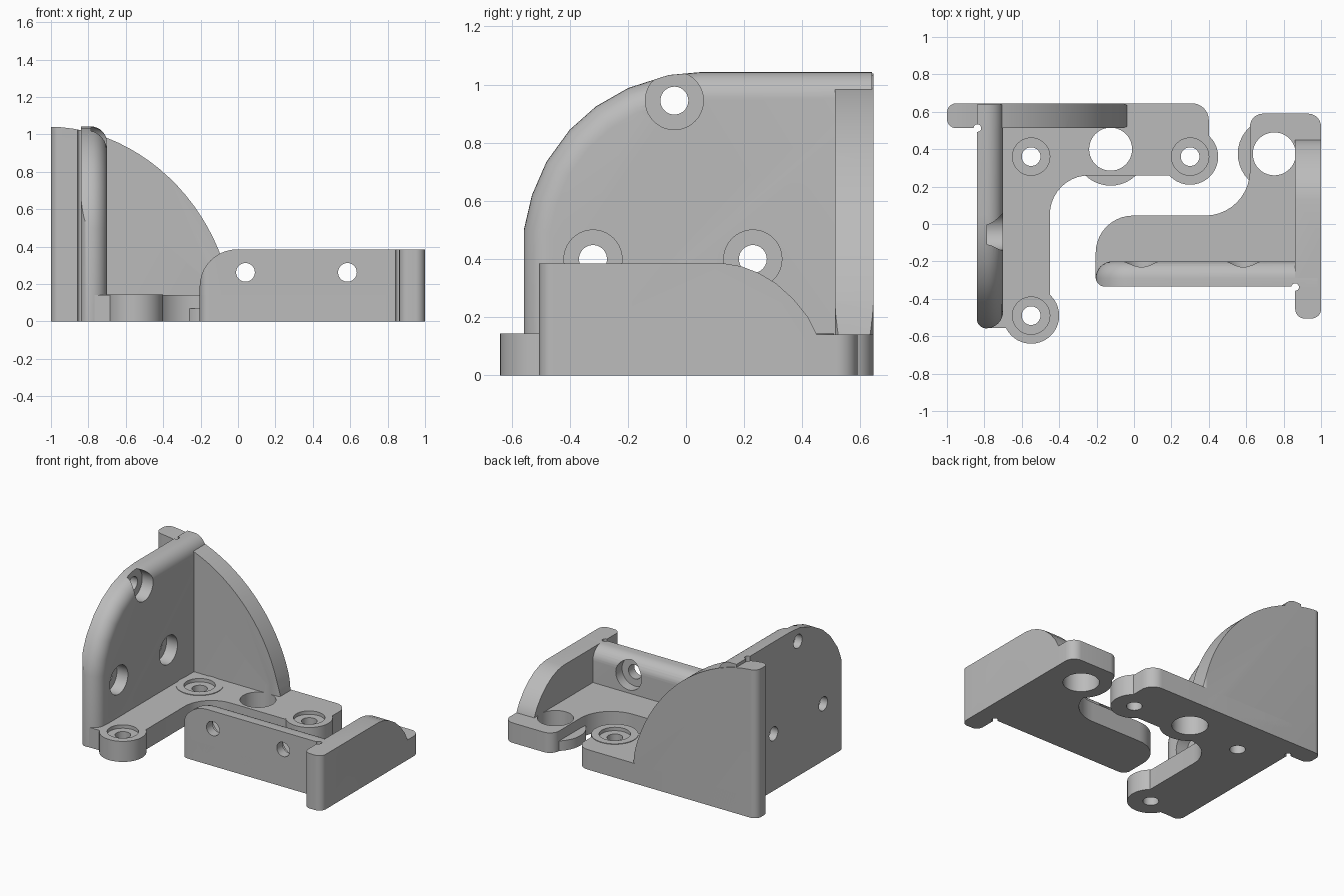
import bpy, bmesh, math
from mathutils import Vector

if "Cube" in bpy.data.objects:
    bpy.data.objects.remove(bpy.data.objects["Cube"], do_unlink=True)

grey = bpy.data.materials.new("plain_grey")
grey.use_nodes = True
COLOUR = (0.5, 0.5, 0.5, 1)
grey.diffuse_color = COLOUR
grey.node_tree.nodes["Principled BSDF"].inputs["Base Color"].default_value = COLOUR

AXES = {"x": lambda u, v, w: (w, u, v),
        "y": lambda u, v, w: (u, w, v),
        "z": lambda u, v, w: (u, v, w)}


def rounded(corners, steps=10):
    """Outline from (u, v, radius) corners, each filleted by its radius."""
    out = []
    for i, (u, v, r) in enumerate(corners):
        p = Vector((u, v))
        if r == 0:
            out.append(p)
            continue
        a = (Vector(corners[i - 1][:2]) - p).normalized()
        b = (Vector(corners[(i + 1) % len(corners)][:2]) - p).normalized()
        half = a.angle(b) / 2
        centre = p + (a + b).normalized() * r / math.sin(half)
        start = p + a * r / math.tan(half) - centre
        end = p + b * r / math.tan(half) - centre
        sweep = math.pi - 2 * half
        for k in range(steps + 1):
            t = k / steps
            out.append(centre + (start * math.sin((1 - t) * sweep)
                                 + end * math.sin(t * sweep)) / math.sin(sweep))
    return out


def prism(name, outline, axis, lo, hi, round_at=None, radius=0.1):
    """Extrude an outline; optionally round the free edges of the cap at round_at."""
    bm = bmesh.new()
    place = AXES[axis]
    rings = [[bm.verts.new(place(u, v, w)) for u, v in outline] for w in (lo, hi)]
    bm.faces.new(rings[0])
    bm.faces.new(rings[1])
    n = len(outline)
    for i in range(n):
        j = (i + 1) % n
        bm.faces.new((rings[0][i], rings[0][j], rings[1][j], rings[1][i]))
    bmesh.ops.recalc_face_normals(bm, faces=bm.faces)
    if round_at is not None:
        across, along = (0, 1) if axis == "x" else (1, 0)
        joint = max(u for u, v in outline)
        chosen = []
        for e in bm.edges:
            mid = (e.verts[0].co + e.verts[1].co) / 2
            on_cap = all(abs(v.co[across] - round_at) < 1e-4 for v in e.verts)
            if on_cap and mid.z > 1e-4 and mid[along] < joint - 1e-4:
                chosen.append(e)
        bmesh.ops.bevel(bm, geom=chosen, offset=radius, offset_type="OFFSET",
                        segments=8, profile=0.5, affect="EDGES", clamp_overlap=True)
    mesh = bpy.data.meshes.new(name)
    bm.to_mesh(mesh)
    bm.free()
    mesh.materials.append(grey)
    obj = bpy.data.objects.new(name, mesh)
    bpy.context.collection.objects.link(obj)
    return obj


def disc(name, centre, r, axis, lo, hi, sides=40):
    ring = [(centre[0] + r * math.cos(math.tau * k / sides),
             centre[1] + r * math.sin(math.tau * k / sides)) for k in range(sides)]
    return prism(name, ring, axis, lo, hi)


def boolean(targets, cutter, operation="DIFFERENCE"):
    cutter.hide_render = True
    for obj in targets:
        mod = obj.modifiers.new("cut", "BOOLEAN")
        mod.operation = operation
        mod.solver = "EXACT"
        mod.object = cutter
        bpy.context.view_layer.objects.active = obj
        bpy.ops.object.modifier_apply(modifier=mod.name)
    bpy.data.objects.remove(cutter, do_unlink=True)


def drill(targets, centre, r, axis, lo, hi):
    boolean(targets, disc("cutter", centre, r, axis, lo, hi))


def trim(obj, footprint):
    """Round the upright corners of a wall to a plan footprint."""
    boolean([obj], prism("trimmer", rounded(footprint), "z", -0.1, 1.2), "INTERSECT")


BASE = 0.14
parts = []

# Large bracket: base, side wall and curved back wall
base = prism("large_base", rounded([(-.84, -.555, .06), (-.45, -.555, 0), (-.45, .26, .21),
                                    (.40, .26, 0), (.40, .645, .09), (-.84, .645, 0)]),
             "z", 0, BASE)
side = prism("large_side_wall", [(-.558, 0), (-.558, .5), (-.53, .62), (-.48, .735),
                                 (-.40, .845), (-.31, .925), (-.2, .988), (-.06, 1.033),
                                 (.05, 1.043), (.64, 1.043), (.64, 0)],
             "x", -.84, -.70, round_at=-.70, radius=.09)
trim(side, [(-.84, -.558, .05), (-.70, -.558, .04), (-.70, .7, 0), (-.84, .7, 0)])

curve = [(-1, 0)]
for k in range(25):
    t = math.pi / 2 * k / 24
    curve.append((-1 + .975 * math.sin(t) ** 1.05, 1.04 * max(0, math.cos(t)) ** 1.05))
back = prism("large_back_wall", curve, "y", .512, .645)
trim(back, [(-1, .512, .05), (-.025, .512, .04), (-.025, .645, .04), (-1, .645, .05)])

# Screw bosses on the large base
bosses = []
for i, spot in enumerate([(-.55, .36), (.30, .36), (-.55, -.49)]):
    boss = disc("screw_boss_%d" % (i + 1), spot, .15, "z", 0, .144)
    drill([base, boss], spot, .1, "z", .12, .2)
    drill([base, boss], spot, .05, "z", -.1, .2)
    bosses.append(boss)

# Low lip around the large through hole
lip = disc("large_hole_lip", (-.125, .40), .195, "z", 0, .07)
drill([base, lip, back], (-.125, .40), .115, "z", -.1, .2)

# Counterbored holes in the side wall and corner relief groove
for spot in [(-.04, .945), (-.32, .40), (.23, .40)]:
    drill([side], spot, .1, "x", -.785, -.6)
    drill([side], spot, .048, "x", -.95, -.6)
drill([base, side, back], (-.837, .513), .02, "z", -.1, 1.2)
parts += [base, side, back, lip] + bosses

# Small bracket: base, long wall and end wall
base = prism("small_base", rounded([(-.205, -.335, .05), (.98, -.335, 0), (.98, .40, 0),
                                    (1, .42, 0), (1, .59, .07), (.62, .59, .07),
                                    (.62, .045, .24), (-.205, .045, .2)]), "z", 0, BASE)
long_wall = prism("small_long_wall", rounded([(-.205, 0, 0), (-.205, .385, .2),
                                              (.98, .385, 0), (.98, 0, 0)]),
                  "y", -.335, -.20, round_at=-.20, radius=.09)
trim(long_wall, [(-.205, -.335, .05), (1.1, -.335, 0), (1.1, -.20, 0), (-.205, -.20, .04)])

end_wall = prism("small_end_wall", [(-.505, 0), (-.505, .385), (.13, .385), (.19, .375),
                                    (.25, .352), (.31, .316), (.37, .262), (.42, .2),
                                    (.455, .13), (.455, 0)], "x", .862, 1)
trim(end_wall, [(.862, -.505, .05), (1, -.505, .05), (1, .6, 0), (.862, .6, 0)])

lip = disc("small_hole_lip", (.75, .375), .195, "z", 0, .07)
drill([base, lip], (.75, .375), .115, "z", -.1, .2)

# Counterbored holes in the long wall and corner relief groove
for spot in [(.04, .262), (.585, .262)]:
    drill([long_wall], spot, .1, "y", -.27, -.1)
    drill([long_wall], spot, .05, "y", -.45, -.1)
drill([base, long_wall, end_wall], (.862, -.337), .02, "z", -.1, .6)
parts += [base, long_wall, end_wall, lip]

# Smooth curved faces, crisp edges
bpy.ops.object.select_all(action="DESELECT")
for obj in parts:
    obj.select_set(True)
bpy.context.view_layer.objects.active = parts[0]
bpy.ops.object.shade_smooth_by_angle(angle=math.radians(30))
